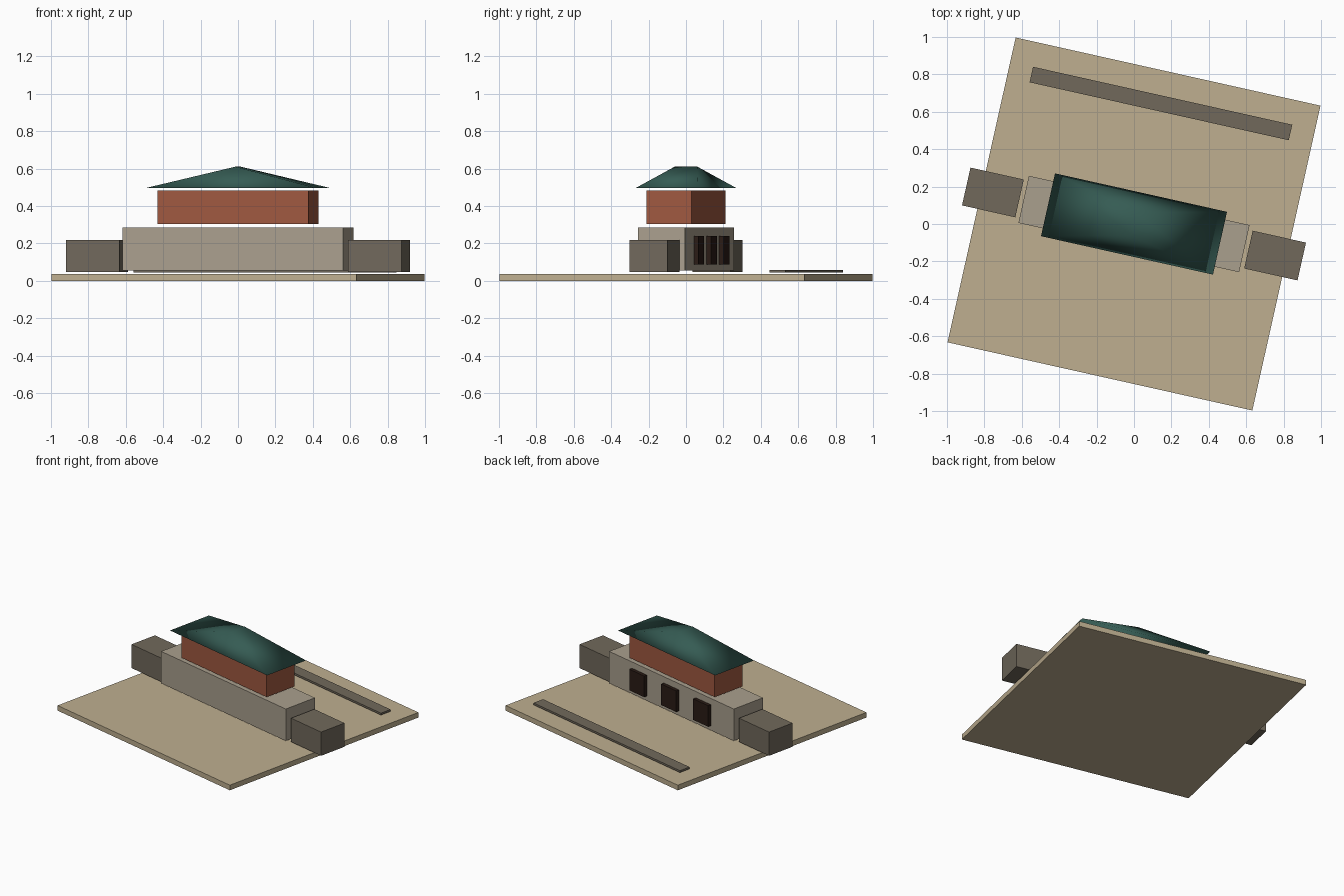
import bpy, bmesh
from math import radians
from mathutils import Matrix

if "Cube" in bpy.data.objects:
    bpy.data.objects.remove(bpy.data.objects["Cube"])

TURN = Matrix.Rotation(radians(-12.6), 4, 'Z')  # the whole site is turned in plan


def material(name, rgb):
    m = bpy.data.materials.new(name)
    m.diffuse_color = (*[c ** 2.2 for c in rgb], 1)
    m.use_nodes = True
    m.node_tree.nodes["Principled BSDF"].inputs["Base Color"].default_value = m.diffuse_color
    return m


def add(name, bm, mat):
    bmesh.ops.recalc_face_normals(bm, faces=bm.faces)
    me = bpy.data.meshes.new(name)
    bm.to_mesh(me)
    bm.free()
    me.materials.append(mat)
    ob = bpy.data.objects.new(name, me)
    bpy.context.collection.objects.link(ob)
    ob.matrix_world = TURN
    return ob


def box(name, u, v, length, width, z0, z1, mat):
    bm = bmesh.new()
    bmesh.ops.create_cube(bm, size=1, matrix=Matrix.Translation((u, v, (z0 + z1) / 2))
                          @ Matrix.Diagonal((length, width, z1 - z0, 1)))
    return add(name, bm, mat)


sand = material("sand", (0.74, 0.68, 0.56))
stone = material("stone", (0.66, 0.62, 0.55))
dark_stone = material("dark_stone", (0.44, 0.41, 0.36))
brick = material("brick", (0.62, 0.35, 0.26))
tile = material("roof_green", (0.22, 0.36, 0.33))
wood = material("dark_wood", (0.18, 0.13, 0.11))

# ground plate and paved strip behind the building
box("ground_plate", 0, 0, 1.67, 1.67, 0, 0.037, sand)
box("paved_strip", 0, 0.66, 1.42, 0.085, 0.043, 0.057, dark_stone)

# stone base, low side wings, brick upper storey
box("stone_base", 0, 0, 1.209, 0.258, 0.055, 0.285, stone)
for side, s in (("left", -1), ("right", 1)):
    box(side + "_wing", s * 0.773, 0, 0.292, 0.207, 0.048, 0.219, dark_stone)
box("upper_storey", 0, 0, 0.826, 0.246, 0.303, 0.482, brick)

# three gate panels on the back wall
for i in (-1, 0, 1):
    box("gate_panel", i * 0.31, 0.137, 0.145, 0.032, 0.088, 0.24, wood)

# hipped roof with a short cross ridge
bm = bmesh.new()
eave = [bm.verts.new((x * 0.471, y * 0.172, 0.495))
        for x, y in ((-1, -1), (1, -1), (1, 1), (-1, 1))]
front, back = (bm.verts.new((0, y, 0.61)) for y in (-0.062, 0.062))
a, b, c, d = eave
for f in ((a, b, front), (b, c, back, front), (c, d, back), (d, a, front, back), (d, c, b, a)):
    bm.faces.new(f).smooth = True
add("roof", bm, tile)
